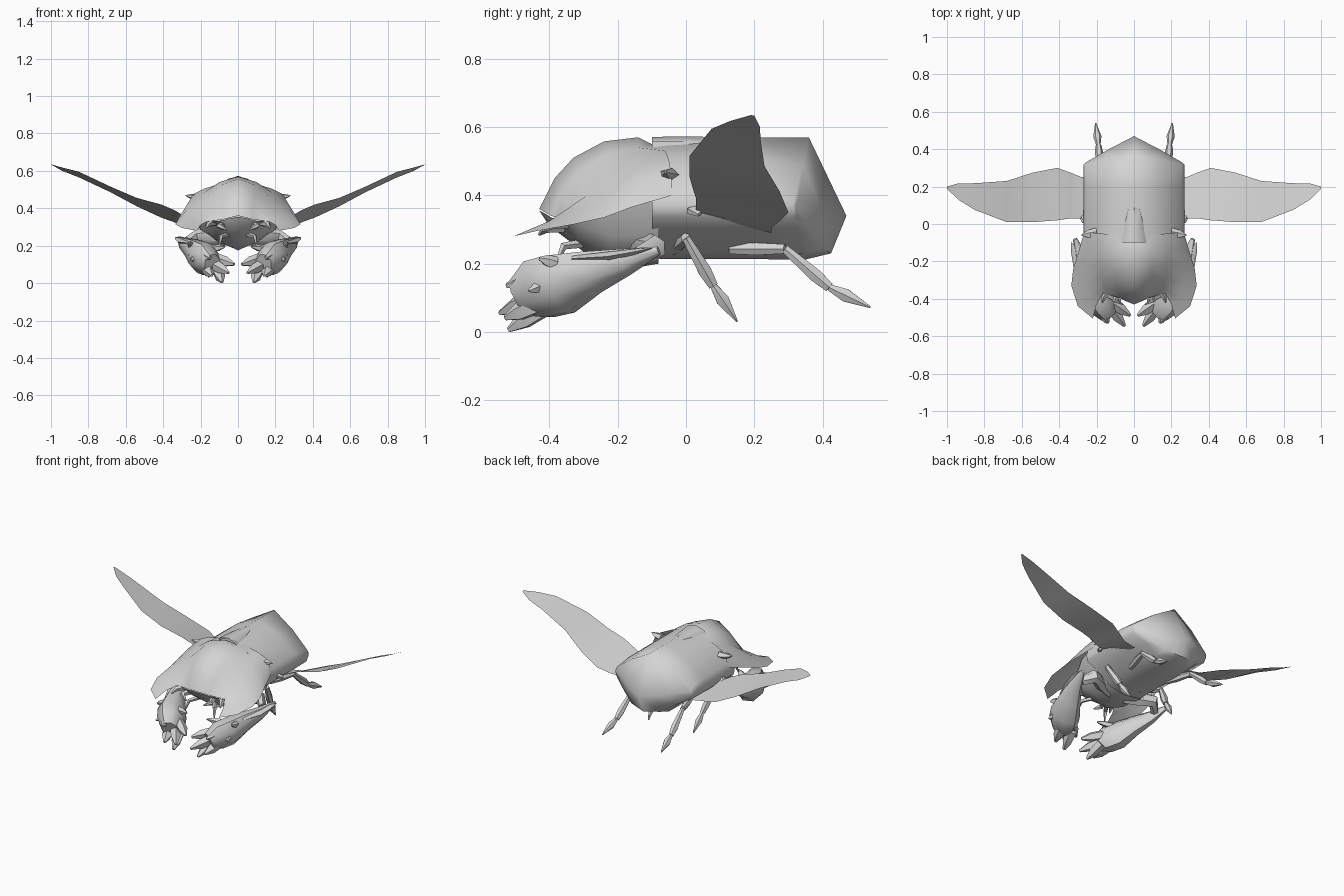
import bpy, bmesh, math
from mathutils import Vector

shell_grey = bpy.data.materials.new("shell_grey")
shell_grey.diffuse_color = (0.66, 0.66, 0.66, 1)


def finish(name, bm, angle=40, facing=0):
    """Mirror the half mesh across x, clean it and make the object."""
    geom = bm.verts[:] + bm.edges[:] + bm.faces[:]
    dup = bmesh.ops.duplicate(bm, geom=geom)["geom"]
    for v in dup:
        if isinstance(v, bmesh.types.BMVert):
            v.co.x *= -1
    bmesh.ops.reverse_faces(bm, faces=[f for f in dup if isinstance(f, bmesh.types.BMFace)])
    bmesh.ops.remove_doubles(bm, verts=bm.verts[:], dist=0.0005)
    bmesh.ops.recalc_face_normals(bm, faces=bm.faces[:])
    if facing:  # open sheets: point every face up or down
        bm.normal_update()
        bmesh.ops.reverse_faces(bm, faces=[f for f in bm.faces if f.normal.z * facing < 0])
    me = bpy.data.meshes.new(name)
    bm.to_mesh(me)
    bm.free()
    ob = bpy.data.objects.new(name, me)
    bpy.context.collection.objects.link(ob)
    me.materials.append(shell_grey)
    bpy.ops.object.select_all(action="DESELECT")
    ob.select_set(True)
    bpy.context.view_layer.objects.active = ob
    bpy.ops.object.shade_smooth_by_angle(angle=math.radians(angle))
    return ob


def sheet(name, rows, caps=False, **kw):
    """Skin a grid of half-section rows running from the midline outwards."""
    bm = bmesh.new()
    vs = [[bm.verts.new(p) for p in r] for r in rows]
    for a, b in zip(vs, vs[1:]):
        for i in range(len(a) - 1):
            bm.faces.new((a[i], a[i + 1], b[i + 1], b[i]))
    if caps:
        bm.faces.new(vs[0])
        bm.faces.new(list(reversed(vs[-1])))
    return finish(name, bm, **kw)


def add_limb(bm, path, radii, flat=1.0, wide=(1, 0, 0), n=6):
    """Tapered tube along a path; flat squashes it across the wide direction."""
    pts = [Vector(p) for p in path]
    rings = []
    for i, p in enumerate(pts):
        t = (pts[min(i + 1, len(pts) - 1)] - pts[max(i - 1, 0)]).normalized()
        u = Vector(wide)
        u = (u - t * u.dot(t)).normalized()
        w = t.cross(u) * flat
        r = radii[i]
        rings.append([bm.verts.new(p + r * (math.cos(a) * u + math.sin(a) * w))
                      for a in (2 * math.pi * k / n for k in range(n))])
    for a, b in zip(rings, rings[1:]):
        for k in range(n):
            bm.faces.new((a[k], a[(k + 1) % n], b[(k + 1) % n], b[k]))
    bm.faces.new(list(reversed(rings[0])))
    bm.faces.new(rings[-1])


def limbs(name, parts, angle=50, **kw):
    bm = bmesh.new()
    for part in parts:
        add_limb(bm, *part, **kw)
    return finish(name, bm, angle=angle)


# Wing cases: ridged roof with steep sides, overhanging a narrower belly
section = [(0, .57), (.14, .51), (.255, .42), (.27, .37), (.262, .335),
           (.20, .30), (.13, .235), (0, .213)]
body_rows = [[(x, y, z) for x, z in section] for y in (-.1, .05, .2)]
body_rows.append([(0, .36, .57), (.14, .343, .49), (.26, .32, .40), (.27, .315, .37),
                  (.26, .31, .335), (.19, .33, .295), (.12, .34, .23), (0, .35, .212)])
body_rows.append([(0, .47, .34), (.14, .397, .36), (.26, .328, .385), (.268, .32, .368),
                  (.25, .325, .335), (.17, .37, .29), (.10, .40, .245), (0, .425, .23)])
sheet("abdomen", body_rows, caps=True, angle=58)

# Domed neck shield with a flared, forward swept brim
sheet("neck_shield", [
    [(0, -.10, .55), (.10, -.06, .53), (.18, -.05, .505), (.24, -.045, .475), (.265, -.04, .40)],
    [(0, -.14, .57), (.10, -.14, .54), (.18, -.14, .485), (.26, -.13, .44), (.30, -.16, .365)],
    [(0, -.24, .558), (.10, -.23, .52), (.18, -.22, .445), (.27, -.22, .40), (.325, -.24, .335)],
    [(0, -.33, .51), (.09, -.31, .47), (.17, -.29, .40), (.26, -.31, .36), (.335, -.33, .315)],
    [(0, -.385, .45), (.08, -.365, .41), (.16, -.34, .36), (.24, -.40, .325), (.30, -.44, .295)],
    [(0, -.43, .36), (.08, -.395, .34), (.165, -.37, .33), (.20, -.43, .31), (.22, -.505, .28)],
], facing=1, angle=60)

# Underside of the head and thorax with a central keel
sheet("head_underside", [
    [(0, -.08, .20), (.12, -.08, .22), (.20, -.08, .28), (.245, -.07, .43)],
    [(0, -.22, .175), (.10, -.22, .22), (.17, -.22, .28), (.205, -.22, .42)],
    [(0, -.32, .25), (.08, -.32, .27), (.14, -.31, .31), (.175, -.29, .385)],
    [(0, -.40, .31), (.06, -.39, .31), (.11, -.37, .32), (.16, -.345, .345)],
    [(0, -.43, .355), (.05, -.41, .345), (.08, -.395, .335), (.16, -.37, .327)],
], facing=-1, angle=60)

# Small wedge between neck shield and wing cases
sheet("back_plate", [
    [(0, -.10, .571), (.055, -.10, .557), (.085, -.10, .52)],
    [(0, .0, .573), (.045, .0, .557), (.06, .0, .53)],
    [(0, .09, .5705), (.03, .08, .557), (.04, .07, .54)],
], facing=1)

# Little shoulder spurs at the wing roots
limbs("shoulder_spurs", [
    ([(.20, -.05, .46), (.245, -.055, .462), (.28, -.06, .468)], [.03, .022, .004]),
    ([(.24, .03, .36), (.27, .02, .355), (.285, .04, .345)], [.025, .02, .01]),
], n=5, flat=.7, wide=(0, 1, 0))

# Spread hind wings: thin sheets, station x, leading y z, trailing y z
wing = [(.20, .04, .335, .25, .29), (.28, .03, .355, .25, .305),
        (.34, .03, .39, .275, .325), (.41, .02, .42, .30, .35),
        (.54, .01, .455, .275, .41), (.68, .01, .515, .23, .485),
        (.85, .075, .595, .218, .565), (.94, .13, .618, .217, .60),
        (1.0, .19, .635, .20, .634)]
sheet("wings", [[(x, a, b), (x, c, d)] for x, a, b, c, d in wing], facing=1, angle=30)

# Digging forelegs: broad, thick blades that widen forward
limbs("foreleg_blades", [
    ([(.315, -.08, .238), (.285, -.18, .205), (.24, -.28, .175), (.20, -.37, .14),
      (.165, -.43, .125), (.135, -.48, .10)],
     [.014, .045, .072, .10, .098, .065]),
], flat=.75, wide=(.45, -.1, .85), n=8)
limbs("foreleg_upper", [
    ([(.05, -.16, .235), (.14, -.13, .25), (.22, -.09, .245), (.27, -.14, .22)],
     [.035, .045, .04, .03]),
], flat=.8, wide=(0, 0, 1))

# Claws at the tip and spines along the blade
claws = [((.11, -.42, .07), (.085, -.52, .005)), ((.13, -.44, .10), (.05, -.545, .055)),
         ((.12, -.42, .13), (.02, -.49, .10)), ((.17, -.44, .08), (.14, -.53, .04)),
         ((.19, -.43, .16), (.15, -.525, .135)), ((.25, -.38, .20), (.26, -.43, .215)),
         ((.15, -.37, .18), (.07, -.41, .195)), ((.22, -.41, .14), (.25, -.46, .12))]
bm = bmesh.new()
for a, b in claws:
    a, b = Vector(a), Vector(b)
    r = .032 if b.y < -.48 else .02
    add_limb(bm, [a, a.lerp(b, .55), b], [r, r * .9, r * .25], wide=(0, .1, 1), n=5)
finish("foreleg_claws", bm, angle=30)

# Broad outer edge of the foreleg, ending in an elbow spur
limbs("elbow_spur", [([(.255, -.33, .215), (.29, -.22, .222), (.315, -.15, .235), (.335, -.10, .245)],
                      [.02, .035, .022, .003])], n=6, flat=.45)

# Walking legs: thigh, shin and leaf shaped foot for each pair
for name, joints in {
    "middle_leg": [(.07, -.04, .24), (.20, 0, .275), (.17, .08, .135), (.155, .15, .03)],
    "hind_leg": [(.13, .13, .243), (.18, .29, .243), (.19, .42, .13), (.205, .54, .072)],
}.items():
    j = [Vector(p) for p in joints]
    limbs(name, [
        ([j[0], j[0].lerp(j[1], .5), j[1]], [.017, .021, .016]),
        ([j[1], j[1].lerp(j[2], .7), j[2]], [.014, .022, .016]),
        ([j[2], j[2].lerp(j[3], .4), j[3]], [.011, .022, .003]),
    ])

# Jaws and feelers below the front rim
limbs("mouth_parts", [
    ([(.08, -.36, .31), (.10, -.41, .305), (.06, -.43, .285)], [.02, .016, .004]),
    ([(.13, -.35, .32), (.16, -.39, .315), (.17, -.42, .295)], [.018, .014, .004]),
    ([(.05, -.30, .26), (.09, -.36, .25), (.10, -.38, .20)], [.014, .012, .004]),
], n=5)
